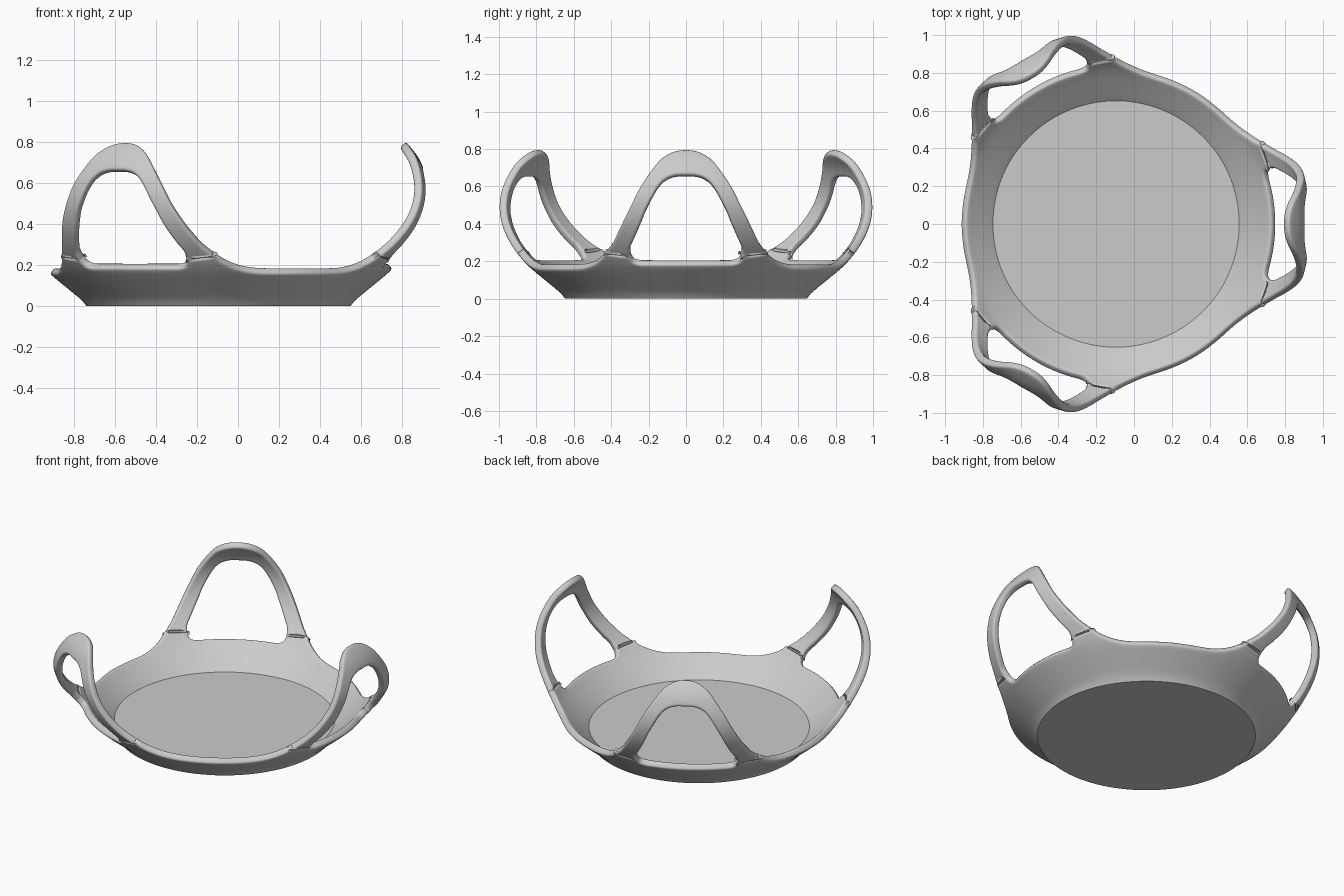
import bpy, bmesh
from math import sin, cos, radians

if "Cube" in bpy.data.objects:
    bpy.data.objects.remove(bpy.data.objects["Cube"])

CX = -0.095      # axis of the bowl
S = 4            # samples per curve span


def spline(pts, s):
    """Catmull-Rom curve through 2D points."""
    out = []
    for i in range(len(pts) - 1):
        b, c = pts[i], pts[i + 1]
        a = pts[i - 1] if i else tuple(2 * p - q for p, q in zip(b, c))
        d = pts[i + 2] if i + 2 < len(pts) else tuple(2 * q - p for p, q in zip(b, c))
        for k in range(s):
            t = k / s
            out.append(tuple(0.5 * (2 * q + (r - p) * t + (2 * p - 5 * q + 4 * r - u) * t * t
                                    + (3 * q - p - 3 * r + u) * t ** 3)
                             for p, q, r, u in zip(a, b, c, d)))
    out.append(pts[-1])
    return out


def mirrored(half):
    """Half curve starting on the handle axis -> full symmetric curve."""
    return [(-a, z) for a, z in reversed(half[1:])] + half


# outer wall profile (height, radius)
profile = spline([(0, .645), (.03, .67), (.08, .73), (.15, .815), (.2, .867), (.3, .947),
                  (.4, 1.002), (.5, 1.027), (.6, 1.022), (.7, .988), (.75, .957), (.8, .915)], 12)


def radius(z):
    for (z0, r0), (z1, r1) in zip(profile, profile[1:]):
        if z <= z1:
            return r0 + (r1 - r0) * (z - z0) / (z1 - z0)
    return profile[-1][1]


# rim and handle outlines, as (degrees from handle axis, height)
arch = [(0, .8), (4.2, .79), (7.8, .755), (10.4, .7), (13.9, .6), (16.7, .5), (20, .4),
        (22.2, .345), (24.6, .295), (26.6, .265), (29, .235)]
rim = [(32.5, .202), (36.5, .177), (41.5, .162), (48, .157), (60, .157)]
hole = [(0, .665), (3.1, .663), (6, .645), (8.5, .6), (11.5, .5), (12.9, .45), (14.2, .4),
        (15.8, .35), (17.7, .3), (19.4, .26), (20, .22)]
hole_base = [(0, .18), (7, .18), (13.5, .18), (17, .181), (19.2, .193), (20, .22)]
outline = spline(mirrored(arch + rim), S)
n = len(rim) * S
left_rim, arch_top, right_rim = outline[:n + 1], outline[n:-n], outline[-n - 1:]
hole_top = spline(mirrored(hole), S)
hole_low = spline(mirrored(hole_base), S)
# hidden grid line in the wall below each handle
seam = [(a, .235 - .15 * (1 - (a / 29) ** 4))
        for a, _ in spline(mirrored([(b, 0) for b in (0, 8, 15.5, 21.5, 26, 29)]), S)]

bm = bmesh.new()


def strip(lower, upper, rows, turn):
    """Quad grid between two curves, wrapped onto the wall profile."""
    grid = []
    for j in range(rows + 1):
        f = j / rows
        row = []
        for (a0, z0), (a1, z1) in zip(lower, upper):
            a, z = radians(a0 + (a1 - a0) * f + turn), z0 + (z1 - z0) * f
            r = radius(z)
            row.append(bm.verts.new((CX + r * cos(a), r * sin(a), z)))
        grid.append(row)
    for p, q in zip(grid, grid[1:]):
        for i in range(len(p) - 1):
            bm.faces.new((p[i], p[i + 1], q[i + 1], q[i]))


# three equal sectors: bowl wall plus a loop handle
wall_top = left_rim + seam[1:] + right_rim[1:]
for turn in (0, 120, 240):
    strip([(a, 0) for a, z in wall_top], wall_top, 8, turn)
    strip(hole_top, arch_top, 5, turn)
    strip(seam, hole_low, 4, turn)
bmesh.ops.remove_doubles(bm, verts=bm.verts[:], dist=1e-4)

# closed underside
base_edges = [e for e in bm.edges if e.is_boundary and all(v.co.z < 1e-4 for v in e.verts)]
bmesh.ops.contextual_create(bm, geom=base_edges)
bmesh.ops.recalc_face_normals(bm, faces=bm.faces[:])
base = max(bm.faces, key=lambda f: len(f.verts))
if base.normal.z > 0:
    bmesh.ops.reverse_faces(bm, faces=bm.faces[:])
me = bpy.data.meshes.new("bowl_with_handles")
bm.to_mesh(me)
bm.free()
bowl = bpy.data.objects.new("bowl_with_handles", me)
bpy.context.collection.objects.link(bowl)

# wall thickness and rounded rims
sol = bowl.modifiers.new("thickness", 'SOLIDIFY')
sol.thickness = .042
sol.offset = -1
sol.use_even_offset = True
bev = bowl.modifiers.new("round_rims", 'BEVEL')
bev.width = .013
bev.segments = 3
bev.limit_method = 'ANGLE'
bev.angle_limit = radians(68)
bev.use_clamp_overlap = False

# raised inner floor
bpy.ops.mesh.primitive_cone_add(vertices=96, radius1=.63, radius2=.68, depth=.04,
                                location=(CX, 0, .05))
floor = bpy.context.object
floor.name = "inner_floor"

for ob in (bowl, floor):
    bpy.ops.object.select_all(action='DESELECT')
    ob.select_set(True)
    bpy.context.view_layer.objects.active = ob
    bpy.ops.object.shade_smooth_by_angle(angle=radians(40))
